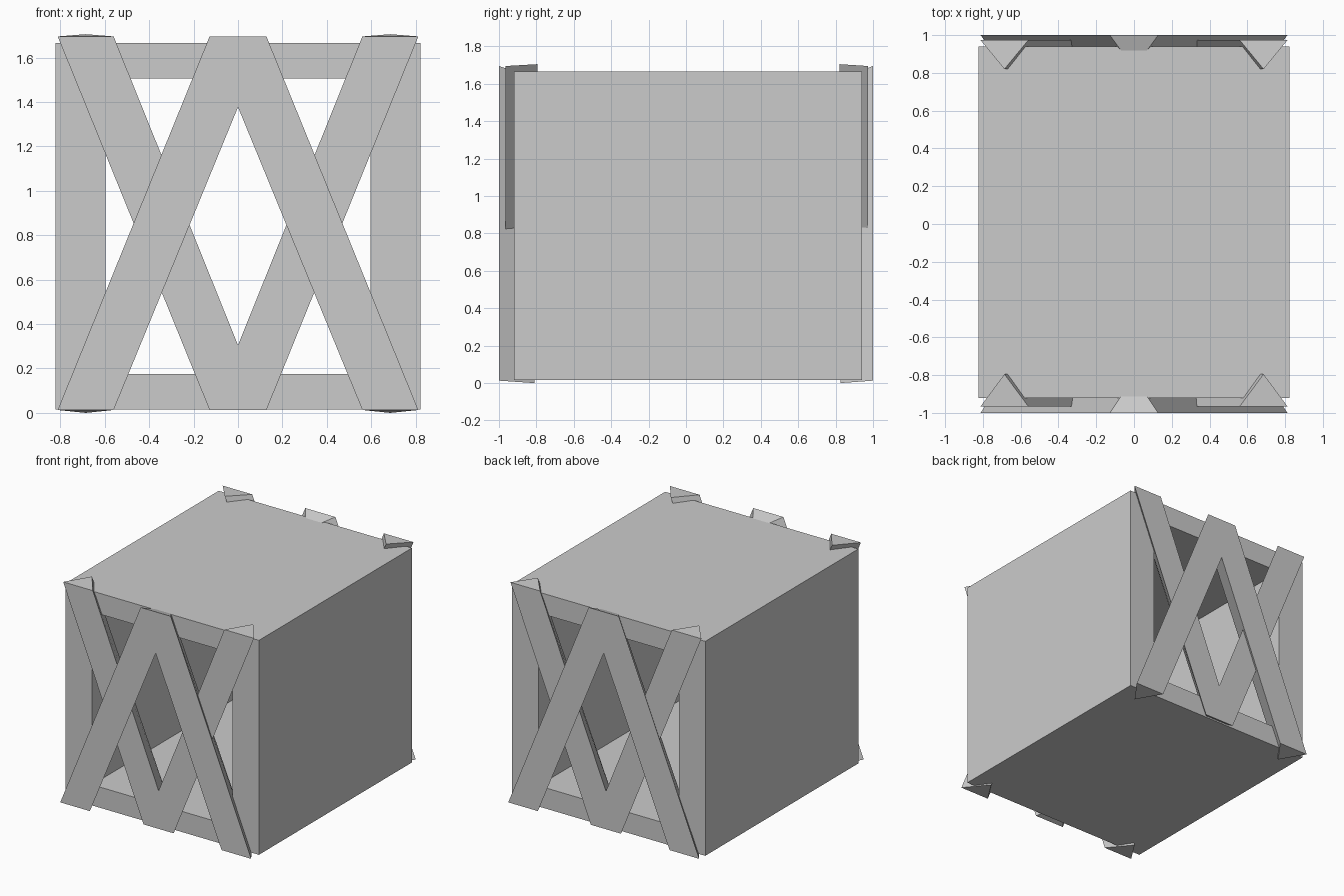
import bpy, bmesh

if "Cube" in bpy.data.objects:
    bpy.data.objects.remove(bpy.data.objects["Cube"])


def make_object(name, verts, faces):
    mesh = bpy.data.meshes.new(name)
    bm = bmesh.new()
    vs = [bm.verts.new(v) for v in verts]
    for f in faces:
        bm.faces.new([vs[i] for i in f])
    bmesh.ops.recalc_face_normals(bm, faces=bm.faces)
    bm.to_mesh(mesh)
    bm.free()
    obj = bpy.data.objects.new(name, mesh)
    bpy.context.collection.objects.link(obj)
    return obj


def rect(x, z0, z1, y):
    return [(-x, y, z0), (x, y, z0), (x, y, z1), (-x, y, z1)]


# Thick-walled box, open at front and back
verts = (rect(0.822, 0.016, 1.665, -0.92) + rect(0.597, 0.175, 1.505, -0.92)
         + rect(0.822, 0.016, 1.665, 0.94) + rect(0.597, 0.175, 1.505, 0.94))
faces = []
for i in range(4):
    j = (i + 1) % 4
    for a, b in ((0, 4), (4, 12), (12, 8), (8, 0)):
        faces.append((a + i, a + j, b + j, b + i))
make_object("box_shell", verts, faces)


# Bent brace of triangular section: flat outside, ridge pointing inward
def brace(name, y_face, y_ridge, z_end, z_tip, z_crotch, z_ridge_end, z_ridge_tip):
    verts = [(-0.812, y_face, z_end), (-0.56, y_face, z_end),
             (0, y_face, z_crotch),
             (0.56, y_face, z_end), (0.812, y_face, z_end),
             (0.128, y_face, z_tip), (-0.128, y_face, z_tip),
             (-0.686, y_ridge, z_ridge_end), (0, y_ridge, z_ridge_tip),
             (0.686, y_ridge, z_ridge_end)]
    faces = [(0, 1, 2, 6), (2, 5, 6), (2, 3, 4, 5),   # flat face
             (0, 6, 8, 7), (1, 7, 8, 2),              # left leg sides
             (5, 4, 9, 8), (3, 2, 8, 9),              # right leg sides
             (5, 8, 6), (0, 7, 1), (3, 9, 4)]         # tip and ends
    make_object(name, verts, faces)


# Outer upright and inner inverted braces on both open ends
for side, upright, inverted in (("front", (-1.0, -0.81), (-0.965, -0.795)),
                                ("back", (1.0, 0.825), (0.973, 0.82))):
    brace(side + "_upright_brace", *upright, 0.013, 1.695, 1.377, 0.0, 1.63)
    brace(side + "_inverted_brace", *inverted, 1.695, 0.013, 0.305, 1.705, 0.08)
